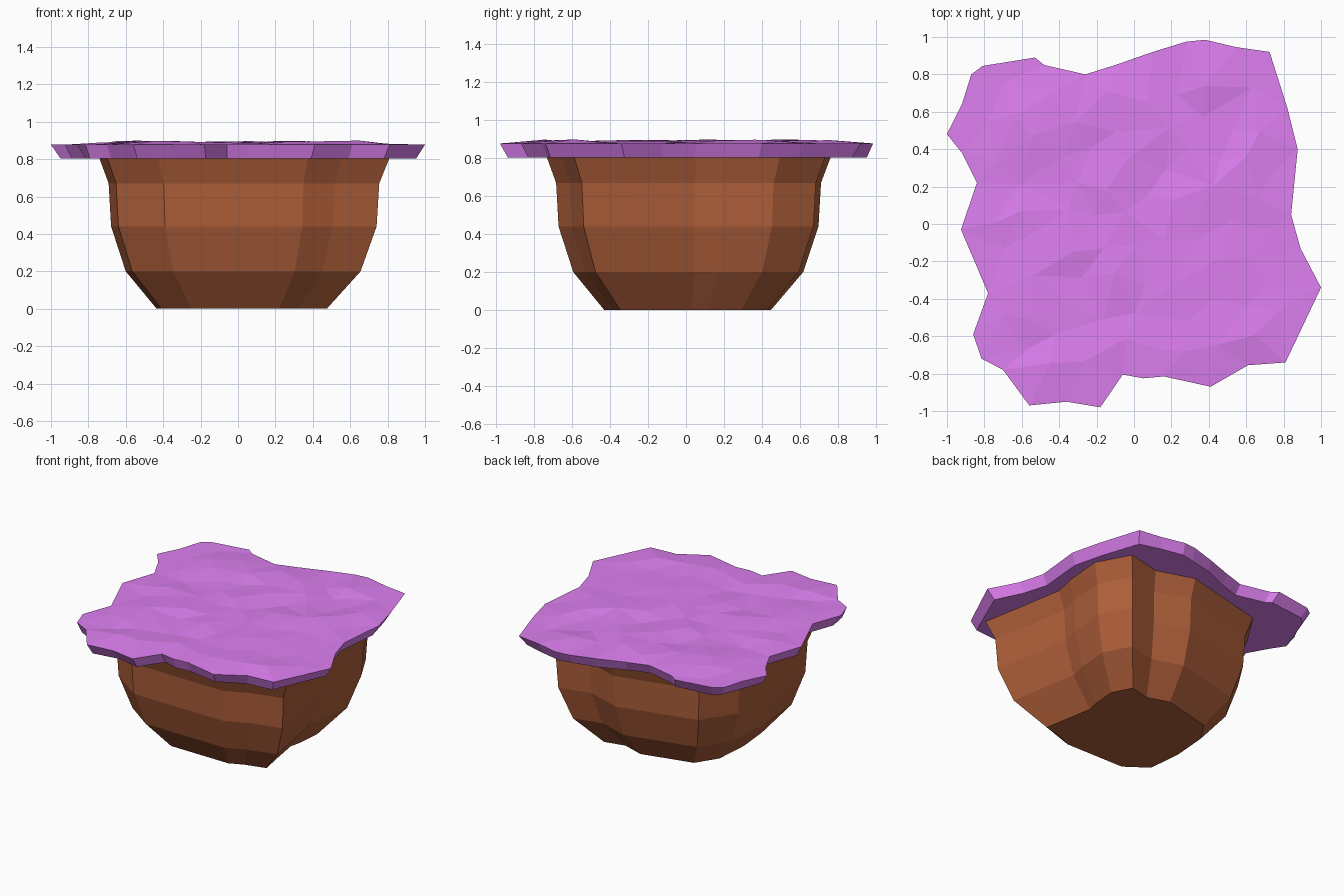
import bpy, bmesh, random
from mathutils import Vector
from mathutils.geometry import delaunay_2d_cdt

if "Cube" in bpy.data.objects:
    bpy.data.objects.remove(bpy.data.objects["Cube"])

random.seed(4)


def finish(bm, name, color):
    bmesh.ops.recalc_face_normals(bm, faces=bm.faces)
    me = bpy.data.meshes.new(name)
    bm.to_mesh(me)
    bm.free()
    ob = bpy.data.objects.new(name, me)
    bpy.context.collection.objects.link(ob)
    mat = bpy.data.materials.new(name + "_color")
    mat.diffuse_color = (*color, 1)
    mat.use_nodes = True
    mat.node_tree.nodes["Principled BSDF"].inputs["Base Color"].default_value = mat.diffuse_color
    me.materials.append(mat)
    return ob


# Ragged outline of the turf, counter-clockwise
outline = [(1.0, -.34), (.89, -.13), (.84, .05), (.875, .40), (.82, .62), (.725, .92),
           (.55, .945), (.38, .985), (.28, .975), (.1, .92), (-.1, .85), (-.26, .80),
           (-.48, .85), (-.53, .89), (-.81, .845), (-.87, .80), (-.92, .64), (-1.0, .48),
           (-.92, .38), (-.84, .22), (-.925, -.03), (-.78, -.37), (-.86, -.59),
           (-.815, -.72), (-.70, -.78), (-.56, -.97), (-.36, -.95), (-.18, -.98),
           (-.06, -.805), (.05, -.825), (.16, -.815), (.41, -.87), (.61, -.755), (.81, -.74)]
rim = [Vector(p) for p in outline]
n = len(rim)

# Turf: well-spaced random points inside the outline give a faceted, bumpy top
points = list(rim)
for _ in range(1500):
    p = Vector((random.uniform(-.8, .8), random.uniform(-.75, .8)))
    if all((p - q).length > .14 for q in points):
        points.append(p)
edges = [(i, (i + 1) % n) for i in range(n)]
verts, _, faces, orig, _, _ = delaunay_2d_cdt(points, edges, [], 1, 1e-5)

bm = bmesh.new()
top_rim = {}
tops = []
for v, src in zip(verts, orig):
    on_rim = [s for s in src if s < n]
    z = .877 if on_rim else .884 + random.uniform(-.01, .016)
    tops.append(bm.verts.new((v.x, v.y, z)))
    for s in on_rim:
        top_rim[s] = tops[-1]
for f in faces:
    bm.faces.new([tops[i] for i in f])
# Undercut sides and flat underside of the turf
low = []
for p in rim:
    q = p * (.96 + random.uniform(-.012, .012))
    low.append(bm.verts.new((q.x, q.y, .803)))
for i, j in edges:
    bm.faces.new((top_rim[i], low[i], low[j], top_rim[j]))
bm.faces.new(low[::-1])
finish(bm, "turf", (.73, .215, .88))

# Earth: one irregular footprint widening through five levels
foot = [(.475, -.345), (.445, -.18), (.41, .03), (.43, .12), (.445, .29), (.37, .43),
        (.22, .395), (.06, .447), (-.315, .355), (-.415, .2), (-.435, -.06),
        (-.41, -.31), (-.25, -.425), (.22, -.43), (.325, -.385)]
bm = bmesh.new()
rings = []
for z, s in ((0, 1), (.2, 1.38), (.44, 1.56), (.67, 1.59), (.812, 1.71)):
    rings.append([bm.verts.new((x * s, y * s, z)) for x, y in foot])
m = len(foot)
for a, b in zip(rings, rings[1:]):
    for i in range(m):
        j = (i + 1) % m
        bm.faces.new((a[i], a[j], b[j], b[i]))
bm.faces.new(rings[0][::-1])
bm.faces.new(rings[-1])
finish(bm, "earth", (.43, .115, .043))
